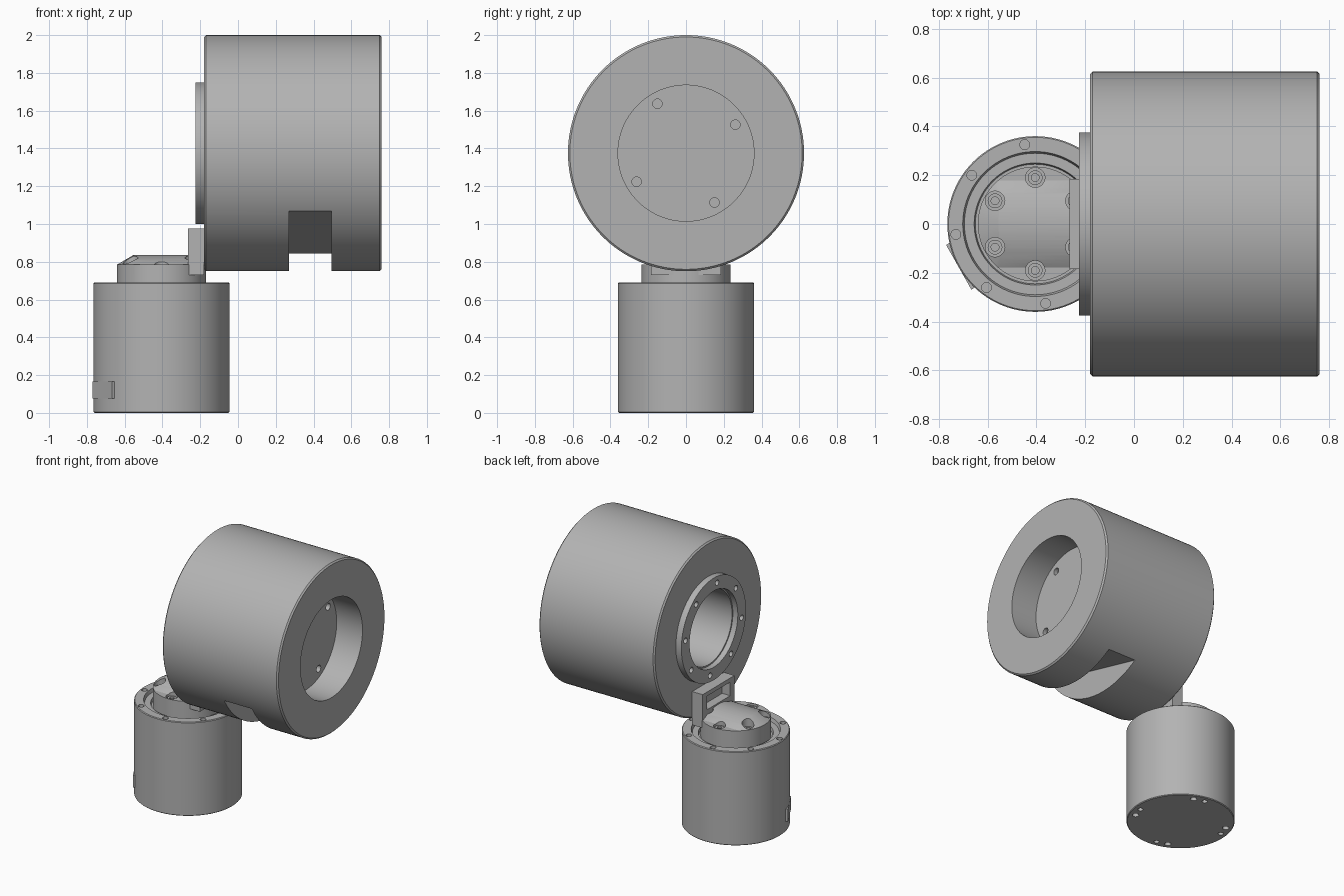
import bpy, bmesh
from math import pi, sin, cos, radians, atan2
from mathutils import Matrix, Vector

cube = bpy.data.objects.get("Cube")
if cube:
    bpy.data.objects.remove(cube)

grey = bpy.data.materials.new("machined grey")
grey.use_nodes = True
grey.diffuse_color = (0.45, 0.45, 0.45, 1)
grey.node_tree.nodes["Principled BSDF"].inputs["Base Color"].default_value = (0.45, 0.45, 0.45, 1)

ALONG_X = Matrix.Rotation(pi / 2, 4, 'Y')   # turns the z axis into +x
BASE_X = -0.405
AXIS_Z = 1.375


def finish(name, bm, matrix):
    bm.transform(matrix)
    bmesh.ops.recalc_face_normals(bm, faces=bm.faces)
    mesh = bpy.data.meshes.new(name)
    bm.to_mesh(mesh)
    bm.free()
    mesh.materials.append(grey)
    obj = bpy.data.objects.new(name, mesh)
    bpy.context.collection.objects.link(obj)
    return obj


def lathe(name, profile, matrix, steps=96):
    """Revolve (radius, height) points around z, then place the result."""
    bm = bmesh.new()
    verts = [bm.verts.new((r, 0, h)) for r, h in profile]
    edges = [bm.edges.new(pair) for pair in zip(verts, verts[1:])]
    bmesh.ops.spin(bm, geom=verts + edges, cent=(0, 0, 0), axis=(0, 0, 1),
                   angle=2 * pi, steps=steps)
    bmesh.ops.remove_doubles(bm, verts=bm.verts, dist=1e-4)
    return finish(name, bm, matrix)


def rod(radius, low, high, matrix, name="rod", steps=24):
    return lathe(name, [(0, low), (radius, low), (radius, high), (0, high)], matrix, steps)


def box(name, size, matrix):
    bm = bmesh.new()
    bmesh.ops.create_cube(bm, size=1, matrix=Matrix.Diagonal((*size, 1)))
    return finish(name, bm, matrix)


def combine(obj, others, operation='DIFFERENCE'):
    bpy.context.view_layer.objects.active = obj
    for other in others:
        other.hide_render = True
        mod = obj.modifiers.new("cut", 'BOOLEAN')
        mod.operation, mod.solver, mod.object = operation, 'EXACT', other
        bpy.ops.object.modifier_apply(modifier=mod.name)
        bpy.data.objects.remove(other)


def ring(count, radius, start):
    for i in range(count):
        a = radians(start) + 2 * pi * i / count
        yield radius * cos(a), radius * sin(a)


# Large horizontal housing with stepped bores at both ends
body = lathe("main_housing", [
    (0, 0.5), (0.27, 0.5), (0.27, -0.185), (0.28, -0.185), (0.28, -0.225),
    (0.375, -0.225), (0.375, -0.18), (0.615, -0.18), (0.625, -0.17),
    (0.625, 0.75), (0.615, 0.76), (0.36, 0.76), (0.36, 0.55), (0, 0.55)],
    Matrix.Translation((0, 0, AXIS_Z)) @ ALONG_X, 128)

# Tilted flat slot across the underside of the housing
front, back = Vector((0, -0.546, 1.07)), Vector((0, 0.331, 0.845))
middle, run = (front + back) / 2, back - front
outward = (middle - Vector((0, 0, AXIS_Z))).normalized()
tilt = Matrix.Rotation(atan2(run.z, run.y), 4, 'X')
slot_at = middle + outward * 0.3 + Vector((0.3825, 0, 0))
cutters = [box("slot", (0.225, 1.4, 0.6), Matrix.Translation(slot_at) @ tilt)]

# Screw holes in the flange and the bore floor
for y, z in ring(8, 0.328, 7):
    cutters.append(rod(0.02, -0.3, -0.19, Matrix.Translation((0, y, AXIS_Z + z)) @ ALONG_X))
for y, z in ring(4, 0.302, 30):
    cutters.append(rod(0.025, 0.52, 0.6, Matrix.Translation((0, y, AXIS_Z + z)) @ ALONG_X))
combine(body, cutters)

# Upright base drum with recessed top
at_base = Matrix.Translation((BASE_X, 0, 0))
base = lathe("base_drum", [
    (0, 0), (0.355, 0), (0.36, 0.005), (0.36, 0.685), (0.355, 0.69),
    (0.297, 0.69), (0.29, 0.665), (0.25, 0.665), (0.245, 0.645), (0, 0.645)], at_base)
cutters = [rod(0.02, 0.66, 0.75, at_base @ Matrix.Translation((x, y, 0)))
           for x, y in ring(8, 0.328, 7.5)]
for radius, start in ((0.022, 66), (0.018, 81)):
    cutters += [rod(radius, -0.05, 0.03, at_base @ Matrix.Translation((x, y, 0)))
                for x, y in ring(4, 0.312, start)]

# Connector socket set into the side of the drum
socket_frame = at_base @ Matrix.Rotation(radians(209.5), 4, 'Z') @ Matrix.Translation((0.34, 0, 0.12))
cutters.append(box("pocket", (0.06, 0.2, 0.08), socket_frame))
combine(base, cutters)
socket = box("connector_socket", (0.04, 0.21, 0.09), socket_frame)
combine(socket, [box("opening", (0.05, 0.1, 0.06),
                     socket_frame @ Matrix.Translation((0.02, -0.03, 0))),
                 box("side_opening", (0.05, 0.04, 0.07),
                     socket_frame @ Matrix.Translation((0.02, 0.065, 0)))])
tongue = box("connector_tongue", (0.04, 0.07, 0.015),
             socket_frame @ Matrix.Translation((-0.003, -0.03, 0)))

# Rotating hub with a crowned top
hub = lathe("hub", [(0, 0.64), (0.235, 0.64), (0.235, 0.785), (0, 0.785)], at_base)
crown = lathe("hub_crown", [(0, 0.77), (0.235, 0.77), (0.235, 0.785), (0.15, 0.835), (0, 0.835)], at_base)
combine(crown, [rod(0.34, -0.7, 0, Matrix.Translation((0, 0, 0.495)) @ ALONG_X, steps=128)],
        'INTERSECT')
combine(hub, [crown], 'UNION')
bolts = list(ring(6, 0.19, 30))
combine(hub, [rod(0.04, 0.75, 0.9, at_base @ Matrix.Translation((x, y, 0))) for x, y in bolts])

# Socket-head bolts in the hub counterbores
parts = [body, base, socket, tongue, hub]
for x, y in bolts:
    parts.append(lathe("hub_bolt", [(0, 0.755), (0.016, 0.755), (0.016, 0.775),
                                    (0.03, 0.775), (0.03, 0.745), (0, 0.745)],
                       at_base @ Matrix.Translation((x, y, 0)), 24))

# Window-shaped bracket joining hub and housing
bracket = box("bracket", (0.085, 0.37, 0.245), Matrix.Translation((-0.2225, 0, 0.8525)))
combine(bracket, [box("window", (0.1, 0.27, 0.1), Matrix.Translation((-0.25, 0, 0.895)))])
parts.append(bracket)

# Smooth the round walls, keep edges crisp
bpy.ops.object.select_all(action='DESELECT')
for obj in parts:
    obj.select_set(True)
bpy.context.view_layer.objects.active = body
bpy.ops.object.shade_smooth_by_angle(angle=radians(25))
bpy.ops.object.select_all(action='DESELECT')
